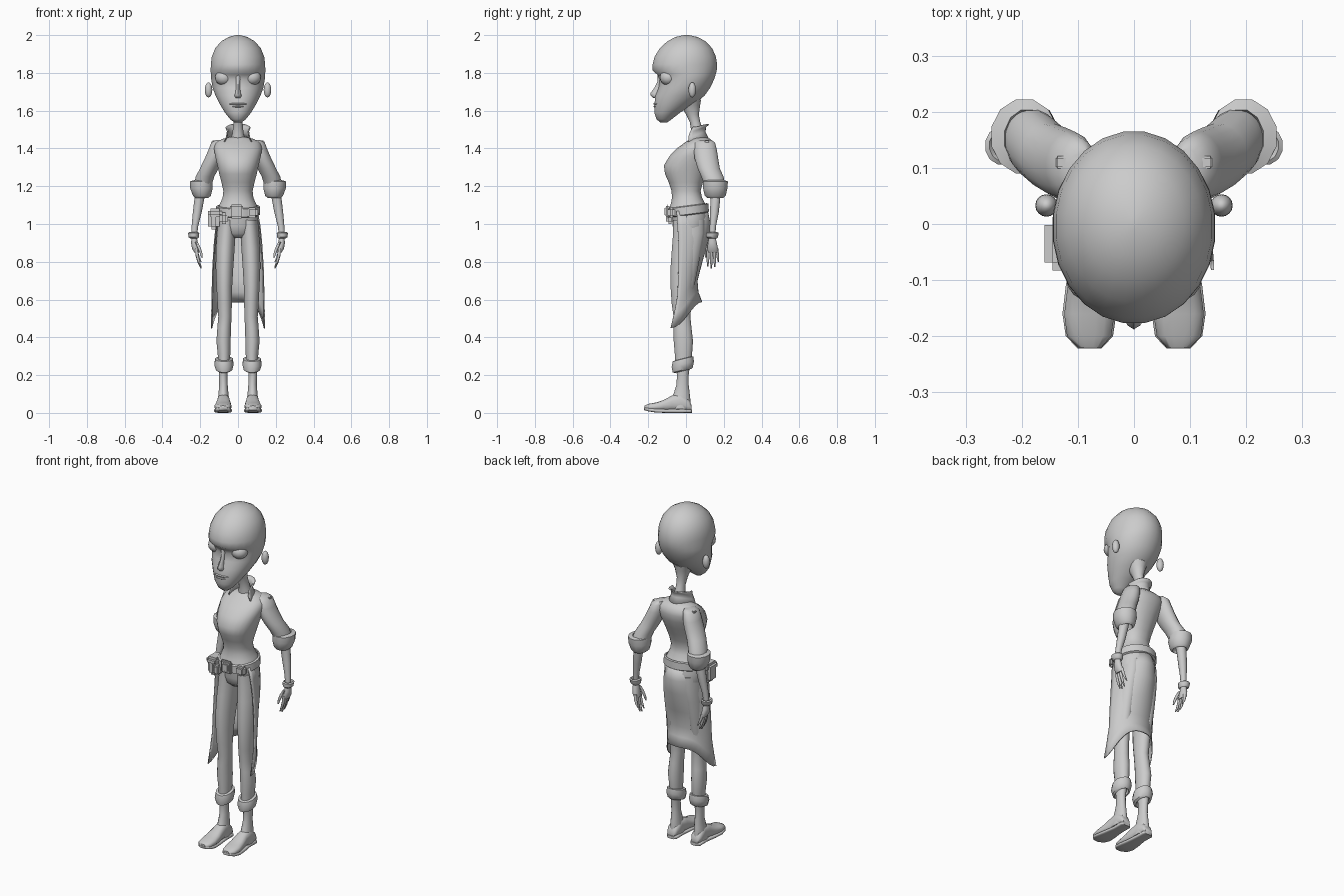
import bpy, bmesh, math
from mathutils import Vector

GREY = bpy.data.materials.new("plain grey")
GREY.diffuse_color = (0.6, 0.6, 0.6, 1)


def finish(name, bm, mirror=False, subsurf=0, angle=50):
    bmesh.ops.recalc_face_normals(bm, faces=bm.faces[:])
    me = bpy.data.meshes.new(name)
    bm.to_mesh(me)
    bm.free()
    me.materials.append(GREY)
    me.polygons.foreach_set("use_smooth", [True] * len(me.polygons))
    me.set_sharp_from_angle(angle=math.radians(angle))
    ob = bpy.data.objects.new(name, me)
    bpy.context.collection.objects.link(ob)
    if mirror:
        ob.modifiers.new("mirror", 'MIRROR').use_mirror_merge = False
    if subsurf:
        ob.modifiers.new("smooth", 'SUBSURF').levels = subsurf
        ob.modifiers["smooth"].render_levels = subsurf
    return ob


def loft(name, secs, n=16, axis='Z', shear=0, power=1.0, closed=False, **kw):
    """Rings given as (x0, x1, y0, y1, z); axis 'Y' reads them as (x0, x1, z0, z1, y)."""
    bm = bmesh.new()
    rings = []
    for x0, x1, a0, a1, h in secs:
        ring = []
        for i in range(n):
            t = 2 * math.pi * (i + 0.5) / n
            c, s = math.cos(t), math.sin(t)
            c, s = [math.copysign(abs(v) ** power, v) for v in (c, s)]
            x = (x0 + x1) / 2 + (x1 - x0) / 2 * c
            a = (a0 + a1) / 2 + (a1 - a0) / 2 * s
            ring.append(bm.verts.new((x, h, a) if axis == 'Y' else (x, a, h + shear * a)))
        rings.append(ring)
    pairs = list(zip(rings, rings[1:]))
    if closed:
        pairs.append((rings[-1], rings[0]))
    else:
        bm.faces.new(rings[0])
        bm.faces.new(rings[-1])
    for r, q in pairs:
        for i in range(n):
            j = (i + 1) % n
            bm.faces.new((r[i], r[j], q[j], q[i]))
    return finish(name, bm, **kw)


def sym(rows):
    """Centred rings from (half_width, front, back, z)."""
    return [(-w, w, f, b, z) for w, f, b, z in rows]


def shell(name, rows, n=20, thick=0.006):
    """Half-round cloth open at the front; rows of (z_back, z_edge, width, y_back, y_edge)."""
    bm = bmesh.new()
    grid = []
    for zb, ze, w, yb, ye in rows:
        line = []
        for i in range(n + 1):
            a = math.pi * (i / n - 0.5)
            s, c = math.sin(a), math.cos(a)
            line.append(bm.verts.new((w * s, ye + (yb - ye) * c, zb + (ze - zb) * s ** 4)))
        grid.append(line)
    for r, q in zip(grid, grid[1:]):
        for i in range(n):
            bm.faces.new((r[i], r[i + 1], q[i + 1], q[i]))
    ob = finish(name, bm)
    ob.modifiers.new("cloth", 'SOLIDIFY').thickness = thick
    return ob


def ball(name, loc, size, **kw):
    bm = bmesh.new()
    bmesh.ops.create_uvsphere(bm, u_segments=16, v_segments=10, radius=1)
    for v in bm.verts:
        v.co = Vector(loc) + Vector(v.co[i] * size[i] for i in range(3))
    return finish(name, bm, **kw)


def box(name, loc, size, bevel=0.008, **kw):
    bm = bmesh.new()
    bmesh.ops.create_cube(bm, size=1)
    for v in bm.verts:
        v.co = Vector(loc) + Vector(v.co[i] * size[i] for i in range(3))
    bmesh.ops.bevel(bm, geom=bm.edges[:], offset=bevel, segments=2, affect='EDGES')
    return finish(name, bm, **kw)


# Head with chin, eye hollow and brow
loft("head", sym([
    (.018, -.135, -.10, 1.537), (.042, -.157, -.075, 1.555), (.07, -.168, -.03, 1.59),
    (.097, -.168, .045, 1.635), (.12, -.163, .10, 1.68), (.135, -.146, .128, 1.72),
    (.143, -.14, .15, 1.765), (.145, -.152, .158, 1.79), (.146, -.178, .164, 1.812),
    (.145, -.178, .166, 1.845), (.14, -.168, .16, 1.885), (.122, -.14, .14, 1.93),
    (.09, -.10, .105, 1.967), (.05, -.056, .062, 1.99), (.01, -.01, .015, 2.0)]), n=24, angle=80)
ball("eye", (.075, -.093, 1.775), (.047, .046, .042), mirror=True)
ball("ear", (.156, .033, 1.71), (.02, .02, .04), mirror=True)
loft("nose", sym([(.016, -.172, -.12, 1.667), (.02, -.187, -.12, 1.68), (.015, -.188, -.12, 1.693),
                  (.011, -.168, -.12, 1.72), (.012, -.15, -.11, 1.755), (.02, -.15, -.11, 1.8)]), n=10)
ball("upper_lip", (0, -.145, 1.636), (.05, .029, .007))
ball("lower_lip", (0, -.145, 1.622), (.04, .028, .008))

# Neck and collar
loft("neck", sym([(.05, .03, .12, 1.42), (.03, .03, .095, 1.48), (.025, .02, .075, 1.54),
                  (.028, .0, .068, 1.58), (.045, -.03, .075, 1.63), (.06, -.03, .08, 1.66)]), n=14)
shell("collar", [(1.45, 1.425, .072, .115, .015), (1.485, 1.46, .058, .098, .012),
                 (1.515, 1.49, .053, .10, .022), (1.53, 1.515, .062, .118, .036)], 14)

# Shirt
loft("shirt", sym([
    (.106, -.088, .112, 1.085), (.095, -.08, .10, 1.11), (.082, -.075, .085, 1.14),
    (.078, -.077, .078, 1.175), (.088, -.092, .09, 1.22), (.1, -.112, .108, 1.265),
    (.11, -.118, .128, 1.31), (.122, -.088, .148, 1.36), (.128, -.05, .156, 1.40),
    (.12, -.008, .15, 1.43), (.085, .022, .13, 1.45), (.045, .035, .105, 1.46)]), n=24, power=.9)
loft("sleeve", [
    (.07, .115, .07, .135, 1.446), (.065, .143, .045, .155, 1.43), (.068, .158, .04, .165, 1.39),
    (.08, .178, .045, .172, 1.345), (.102, .202, .06, .18, 1.295), (.125, .225, .08, .2, 1.25),
    (.14, .235, .10, .21, 1.2)], mirror=True)
loft("sleeve_cuff", [
    (.15, .232, .10, .205, 1.232), (.135, .256, .088, .224, 1.226), (.132, .256, .088, .222, 1.19),
    (.142, .24, .097, .212, 1.15), (.155, .228, .11, .2, 1.138), (.165, .225, .12, .19, 1.155),
    (.165, .225, .12, .19, 1.2)], n=12, closed=True, mirror=True, angle=40)
box("shoulder_tab", (.125, .11, 1.434), (.028, .022, .014), bevel=.003, mirror=True)

# Forearm, wrist band and hand
loft("forearm", [(.165, .22, .12, .185, 1.21), (.178, .232, .128, .182, 1.13), (.192, .24, .127, .174, 1.06),
                 (.21, .246, .125, .16, .99), (.217, .249, .123, .155, .93)], n=12, mirror=True)
loft("wrist_band", [(.212, .252, .116, .162, .922), (.206, .262, .106, .17, .93), (.204, .266, .105, .174, .952),
                    (.212, .258, .112, .168, .957), (.218, .248, .122, .156, .945)],
     n=12, closed=True, mirror=True, angle=40)
loft("palm", [(.218, .246, .122, .155, .935), (.212, .249, .115, .164, .90),
              (.208, .244, .112, .17, .87), (.206, .232, .115, .17, .85)], n=12, mirror=True)
for name, y, drift, tip in (("index", .118, -.003, .775), ("middle", .134, 0, .765),
                            ("ring", .149, .004, .772), ("little", .163, .009, .8)):
    rows = []
    for t, r in ((0, .0085), (.35, .0085), (.7, .007), (1, .0035)):
        x, yy, z = .22 - .024 * t * t, y + drift * t, .87 + (tip - .87) * t
        rows.append((x - r, x + r, yy - r, yy + r, z))
    loft(name + "_finger", rows, n=8, mirror=True)
loft("thumb", [(.212, .23, .112, .13, .905), (.197, .215, .104, .122, .875),
               (.188, .203, .1, .115, .845), (.186, .195, .1, .109, .822)], n=8, mirror=True)

# Trousers
loft("hips", sym([(.1, -.08, .105, 1.085), (.108, -.075, .115, 1.04), (.112, -.07, .115, .99),
                  (.1, -.06, .1, .95), (.05, -.03, .07, .925)]), n=20)
loft("leg", [
    (.01, .105, -.07, .1, 1.02), (.012, .112, -.07, .1, .95), (.017, .118, -.076, .085, .87),
    (.024, .119, -.083, .065, .77), (.03, .115, -.083, .045, .67), (.032, .11, -.077, .03, .58),
    (.033, .105, -.067, .024, .51), (.037, .11, -.066, .03, .45), (.038, .115, -.066, .038, .38),
    (.04, .108, -.06, .033, .31), (.045, .105, -.058, .028, .25)], mirror=True)
loft("trouser_cuff", [
    (.04, .106, -.06, .032, .292), (.026, .122, -.072, .04, .29), (.022, .127, -.078, .044, .262),
    (.03, .118, -.072, .038, .232), (.042, .108, -.06, .03, .226), (.05, .1, -.05, .02, .25)],
     n=12, shear=.25, closed=True, mirror=True, angle=40)

# Shoes: ankle shaft, upper and sole
loft("ankle", [(.05, .104, -.055, .022, .26), (.055, .102, -.048, .014, .2), (.054, .1, -.05, .014, .15),
               (.05, .104, -.066, .02, .1), (.045, .11, -.085, .025, .05), (.045, .11, -.09, .025, .02)],
     n=14, mirror=True)
loft("shoe_upper", [
    (.055, .1, .012, .04, .03), (.046, .11, .01, .07, .015), (.045, .11, .01, .105, -.03),
    (.041, .112, .01, .092, -.075), (.036, .12, .01, .068, -.12), (.034, .125, .01, .055, -.16),
    (.04, .12, .012, .048, -.2), (.058, .1, .015, .038, -.22)], axis='Y', power=.8, mirror=True)
loft("shoe_sole", [
    (.055, .1, 0, .018, .033), (.043, .112, 0, .02, .02), (.044, .11, 0, .02, -.04),
    (.036, .122, 0, .02, -.11), (.031, .128, .002, .022, -.16), (.037, .122, .008, .028, -.2),
    (.058, .1, .015, .03, -.222)], axis='Y', power=.5, mirror=True)

# Long open-fronted skirt
shell("skirt", [
    (1.075, 1.07, .105, .115, -.05), (1.0, .99, .119, .13, -.045), (.92, .9, .128, .121, -.04),
    (.8, .76, .137, .087, -.04), (.7, .62, .14, .061, -.045), (.64, .53, .142, .066, -.062),
    (.587, .448, .143, .086, -.082)])

# Belt, buckle and pouches
loft("belt", sym([(.108, -.09, .112, 1.045), (.118, -.1, .122, 1.05), (.116, -.1, .12, 1.092),
                  (.106, -.09, .11, 1.096)]), n=24, shear=.13, closed=True, angle=40)
box("buckle", (-.008, -.097, 1.066), (.07, .02, .075))
box("buckle_plate", (-.008, -.109, 1.066), (.04, .01, .045), bevel=.004)
box("large_pouch", (-.128, -.03, 1.02), (.06, .085, .1), bevel=.018)
box("pouch_flap", (-.122, -.035, 1.06), (.075, .095, .045), bevel=.014)
box("small_pouch", (-.075, -.085, 1.03), (.045, .04, .06), bevel=.012)
box("side_pouch", (.075, -.078, 1.06), (.06, .04, .055), bevel=.012)
